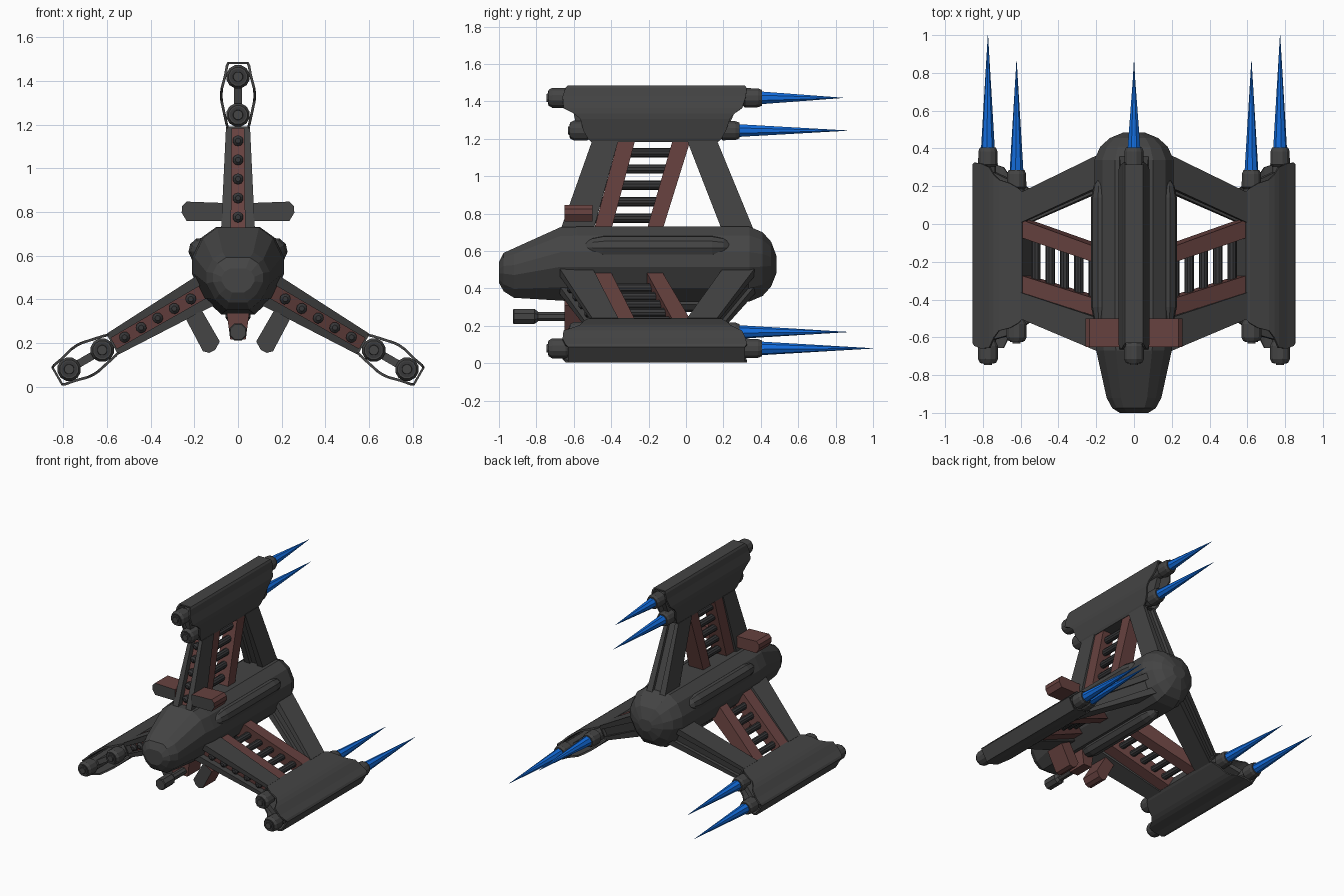
import bpy, bmesh, math
from mathutils import Matrix, Vector

if "Cube" in bpy.data.objects:
    bpy.data.objects.remove(bpy.data.objects["Cube"])

def material(name, rgb):
    m = bpy.data.materials.new(name)
    m.diffuse_color = (*rgb, 1)
    m.use_nodes = True
    m.node_tree.nodes["Principled BSDF"].inputs["Base Color"].default_value = m.diffuse_color
    return m

GREY = material("dark grey hull", (0.058, 0.058, 0.058))
BLACK = material("darker grey fittings", (0.038, 0.038, 0.040))
BROWN = material("rust brown", (0.135, 0.054, 0.050))
BLUE = material("exhaust blue", (0.006, 0.15, 0.72))

AXIS = 0.526  # height of the ship's three-fold axis

def wing_matrix(deg):
    return Matrix.Translation((0, 0, AXIS)) @ Matrix.Rotation(math.radians(deg), 4, 'Y')

def make(name, verts, faces, mats, matrix=Matrix(), rule=None):
    bm = bmesh.new()
    vs = [bm.verts.new(matrix @ Vector(v)) for v in verts]
    for f in faces:
        bm.faces.new([vs[i] for i in f])
    bmesh.ops.recalc_face_normals(bm, faces=bm.faces)
    bm.normal_update()
    if rule:
        for f in bm.faces:
            f.material_index = rule(f)
    me = bpy.data.meshes.new(name)
    bm.to_mesh(me)
    bm.free()
    ob = bpy.data.objects.new(name, me)
    bpy.context.collection.objects.link(ob)
    for m in mats:
        me.materials.append(m)
    return ob

def loft(name, rings, mats, matrix=Matrix(), rule=None):
    """Skin closed rings of equal size and cap both ends."""
    n = len(rings[0])
    verts = [p for r in rings for p in r]
    faces = [list(range(n)), list(range(len(verts) - n, len(verts)))]
    for k in range(len(rings) - 1):
        for i in range(n):
            j = (i + 1) % n
            faces.append((k * n + i, k * n + j, k * n + n + j, k * n + n + i))
    return make(name, verts, faces, mats, matrix, rule)

def lathe(name, profile, cx, cz, mat, matrix=Matrix(), n=12):
    """Turn (y, radius) points around an axis along y."""
    rings = [[(cx + r * math.cos(2 * math.pi * (i + .5) / n), y,
               cz + r * math.sin(2 * math.pi * (i + .5) / n)) for i in range(n)]
             for y, r in profile]
    return loft(name, rings, [mat], matrix)

def bar(name, low, high, t_low, t_high, mat, matrix):
    """Leaning bar: low/high = (height, y0, y1), t = sideways range."""
    rings = [[(t[0], y0, z), (t[1], y0, z), (t[1], y1, z), (t[0], y1, z)]
             for (z, y0, y1), t in ((low, t_low), (high, t_high))]
    return loft(name, rings, [mat], matrix)

# Fuselage: one cross-section scaled along the hull
half = [(.48, 1), (.80, .88), (1, .66), (1, .46), (.74, .18), (.36, 0)]
section = half + [(-x, z) for x, z in reversed(half)]
stations = [(-1.0, .075, .43, .54), (-.975, .115, .385, .59), (-.92, .145, .35, .615),
            (-.67, .20, .335, .728), (-.58, .21, .33, .73), (.34, .21, .33, .73),
            (.41, .178, .36, .70), (.455, .128, .41, .65), (.485, .055, .485, .57)]
loft("fuselage", [[(x * w, y, lo + z * (hi - lo)) for x, z in section]
                  for y, w, lo, hi in stations], [GREY])

# Long blisters between the wings
for k, a in enumerate((60, 180, 300)):
    lathe(f"hull_blister_{k}", [(-.55, .02), (-.50, .048), (-.44, .06), (.14, .06),
                                (.20, .048), (.24, .02)], 0, .193, GREY, wing_matrix(a), 10)

# Chin gun and its mount
lathe("chin_gun", [(-.925, .038), (-.92, .043), (-.81, .043), (-.79, .027), (-.60, .027)],
      0, .25, GREY, n=8)
bar("chin_gun_mount", (.215, -.65, -.50), (.36, -.65, -.50), (-.035, .035), (-.055, .055),
    BROWN, Matrix())

# Wing shell levels: radial height, half thickness, front y, back y
shell = [(.656, .050, -.505, .17), (.675, .058, -.525, .19), (.72, .068, -.55, .215),
         (.78, .081, -.565, .235), (.81, .083, -.60, .26), (.84, .080, -.655, .30),
         (.90, .064, -.66, .32), (.945, .056, -.645, .325), (.96, .048, -.63, .315)]

def wing_shell(name, M):
    loop = shell + [(r, -t, a, b) for r, t, a, b in reversed(shell)]
    verts = []
    for r, t, a, b in loop:
        verts += [(t, a, r), (t, b, r)]
    n = len(loop)
    faces = [(2 * i, 2 * i + 1, 2 * ((i + 1) % n) + 1, 2 * ((i + 1) % n)) for i in range(n)]
    ob = make(name, verts, faces, [GREY], M)
    mod = ob.modifiers.new("thickness", 'SOLIDIFY')
    mod.thickness = .012
    mod.offset = -1

box = [(.07, .315), (.235, .321), (.256, .30), (.258, .27), (.235, .232), (.07, .232)]
LOW, TOP = .14, .662

def lean(y_bottom, y_top, r):
    """y on a leaning edge, given its y at hull level and at shell level."""
    return y_bottom + (y_top - y_bottom) * (r - .204) / .45

def span(e0, e1, r):
    return (r, lean(*e0, r), lean(*e1, r))

for wing, angle, outer_tip, sides in (("top", 0, .84, (-1, 1)), ("right", 120, 1.0, (1,)),
                                      ("left", 240, 1.0, (-1,))):
    M = wing_matrix(angle)
    wing_shell(f"{wing}_wing_shell", M)
    bar(f"{wing}_engine_web", (.72, -.58, .22), (.89, -.62, .29), (-.018, .018),
        (-.018, .018), GREY, M)

    # Front and rear struts: two side plates with a recessed core
    for part, e0, e1, core, inset in (("front", (-.665, -.505), (-.49, -.365), BROWN, (.045, 0.002)),
                                      ("rear", (.185, .01), (.355, .17), GREY, (.025, .025))):
        for s in (-1, 1):
            bar(f"{wing}_{part}_strut_plate_{'left' if s < 0 else 'right'}",
                span(e0, e1, LOW), span(e0, e1, TOP),
                (s * .032, s * .080), (s * .028, s * .055), GREY, M)
        ends = [(r, a + inset[0], b - inset[1]) for r, a, b in
                (span(e0, e1, LOW), span(e0, e1, TOP))]
        bar(f"{wing}_{part}_strut_core", *ends, (-.033, .033), (-.030, .030), core, M)

    # Brown ladder rails
    for part, e0, e1 in (("front", (-.488, -.365), (-.395, -.275)),
                         ("rear", (-.205, -.075), (-.12, .02))):
        bar(f"{wing}_{part}_ladder_rail", span(e0, e1, LOW), span(e0, e1, TOP),
            (-.062, .062), (-.046, .046), BROWN, M)

    # Rungs running through the rails, with rounded front ends
    for i in range(5):
        r = .25 + .0875 * i
        y0, y1 = lean(-.665, -.505, r) + .012, lean(-.16, -.03, r)
        lathe(f"{wing}_rung_{i}", [(y0, .012), (y0 + .012, .025), (y1, .025)], 0, r, BLACK, M, 10)

    # Engines and exhaust flames
    for part, r, front, back, tip in (("outer", .893, -.735, .405, outer_tip),
                                      ("inner", .718, -.62, .285, .865)):
        lathe(f"{wing}_{part}_engine",
              [(front - .012, .022), (front, .024), (front, .044), (front + .02, .055),
               (front + .09, .055), (front + .11, .044), (back - .10, .044),
               (back - .09, .054), (back - .02, .052), (back, .044)], 0, r, GREY, M)
        lathe(f"{wing}_{part}_engine_ring", [(front - .004, .037), (front + .01, .037)],
              0, r, BLACK, M)
        lathe(f"{wing}_{part}_flame", [(back - .01, .037), (tip, .0008)], 0, r, BLUE, M, 8)

    # Brown side boxes with grey front faces
    for s in sides:
        loft(f"{wing}_side_box_{'left' if s < 0 else 'right'}",
             [[(s * t, y, r) for t, r in box] for y in (-.65, -.50)],
             [BROWN, GREY], M, lambda f: int(f.normal.y < -.9))
